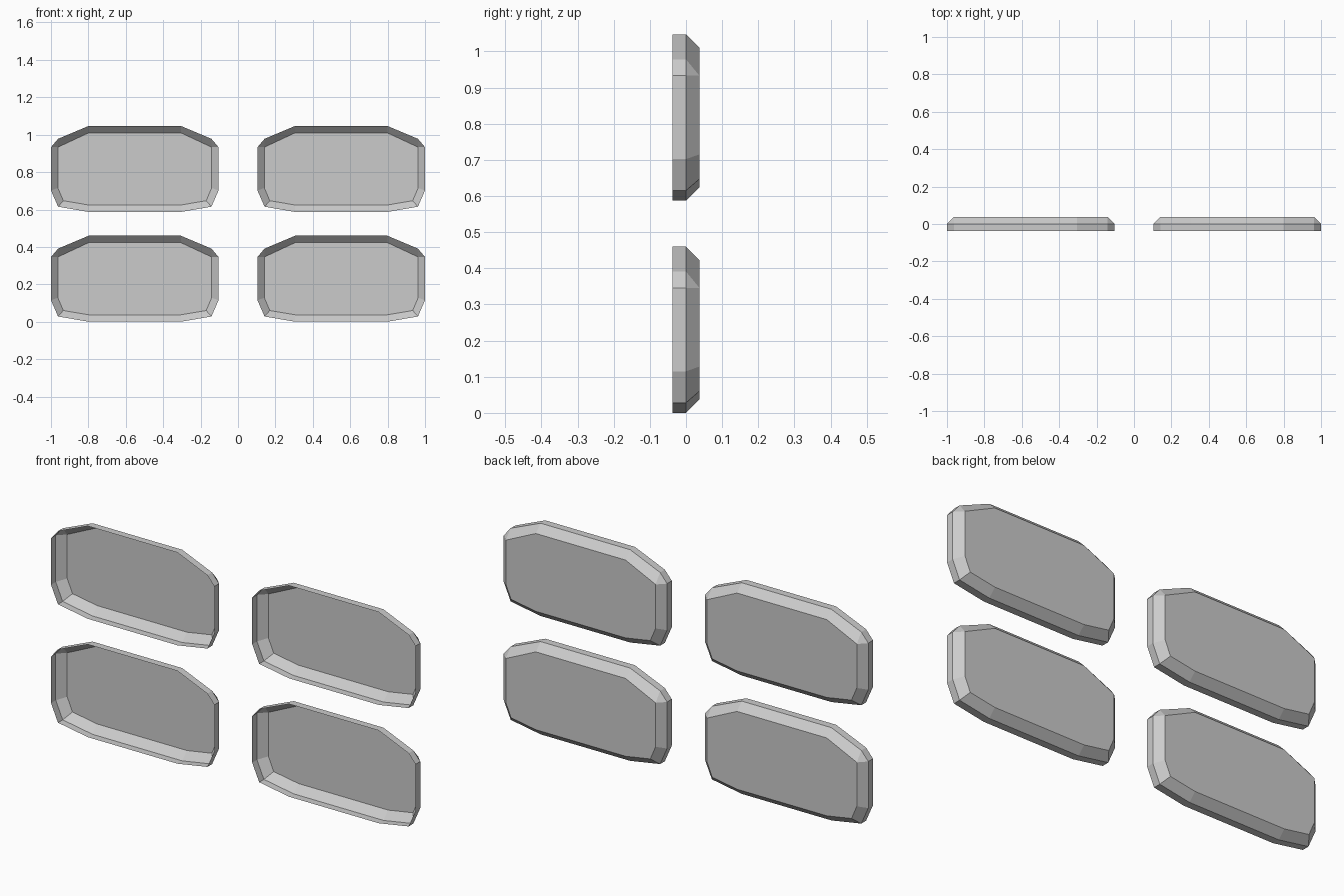
import bpy
import bmesh

cube = bpy.data.objects.get("Cube")
if cube:
    bpy.data.objects.remove(cube, do_unlink=True)

grey = bpy.data.materials.new("light_grey")
grey.use_nodes = True
COLOUR = (0.6, 0.6, 0.6, 1)
grey.diffuse_color = COLOUR
grey.node_tree.nodes["Principled BSDF"].inputs["Base Color"].default_value = COLOUR

# Right half of each outline, top to bottom; the left half is mirrored
RIM = [(0.246, 0.46), (0.41, 0.391), (0.448, 0.346),
       (0.448, 0.115), (0.41, 0.028), (0.246, 0.0)]
BACK = [(0.246, 0.423), (0.411, 0.346), (0.411, 0.346),
        (0.411, 0.128), (0.382, 0.06), (0.246, 0.037)]
DEPTH = 0.037


def ring(bm, half, y):
    outline = half + [(-x, z) for x, z in reversed(half)]
    return [bm.verts.new((x, y, z)) for x, z in outline]


def bridge(bm, a, b):
    for i in range(len(a)):
        j = (i + 1) % len(a)
        bm.faces.new((a[i], a[j], b[j], b[i]))


def make_tray(name, x, z):
    """Shallow tray, open at the front, with a chamfered back."""
    bm = bmesh.new()
    front = ring(bm, RIM, -DEPTH)
    middle = ring(bm, RIM, 0)
    back = ring(bm, BACK, DEPTH)
    bridge(bm, front, middle)
    bridge(bm, middle, back)
    bm.faces.new(back)
    bmesh.ops.remove_doubles(bm, verts=bm.verts[:], dist=0.0005)
    bmesh.ops.recalc_face_normals(bm, faces=bm.faces[:])
    # Keep the back panel facing outwards
    bm.faces.ensure_lookup_table()
    panel = max(bm.faces, key=lambda f: f.calc_area())
    if panel.normal.y < 0:
        bmesh.ops.reverse_faces(bm, faces=bm.faces[:])
    mesh = bpy.data.meshes.new(name)
    bm.to_mesh(mesh)
    bm.free()
    mesh.materials.append(grey)
    tray = bpy.data.objects.new(name, mesh)
    tray.location = (x, 0, z)
    bpy.context.collection.objects.link(tray)


# Two rows of two trays
for row, z in (("lower", 0), ("upper", 0.587)):
    for side, x in (("left", 0.552), ("right", -0.552)):
        make_tray(f"{row}_{side}_tray", x, z)
